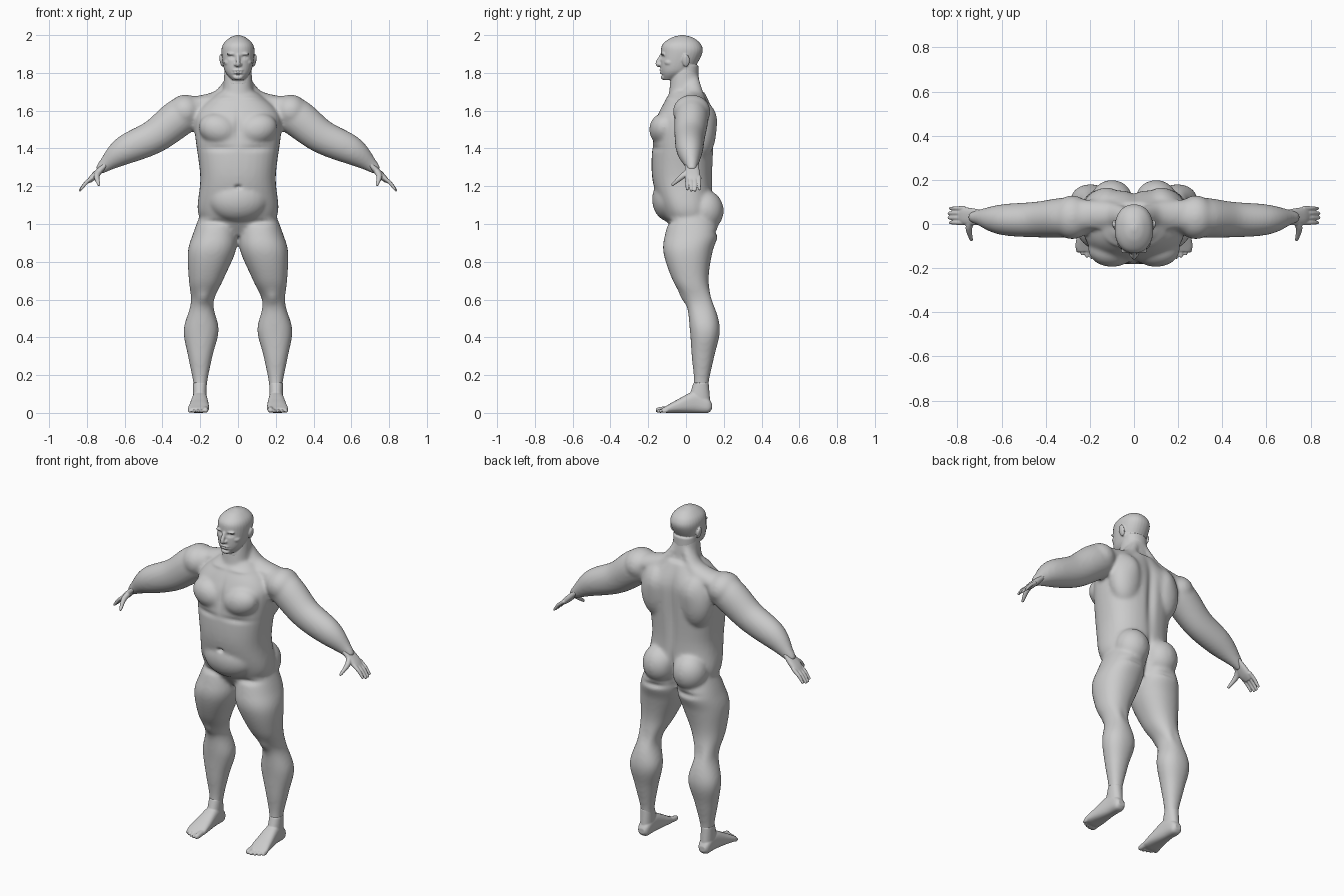
import bpy
import bmesh
from math import sin, cos, pi, exp
from mathutils import Vector, Matrix

default_cube = bpy.data.objects.get("Cube")
if default_cube:
    bpy.data.objects.remove(default_cube)

clay = bpy.data.materials.new("clay_grey")
clay.use_nodes = True
clay.diffuse_color = (0.6, 0.6, 0.6, 1)
clay.node_tree.nodes["Principled BSDF"].inputs["Base Color"].default_value = clay.diffuse_color

BOTH_SIDES = (1, -1)
UP, DEEP, ACROSS = Vector((0, 0, 1)), Vector((0, 1, 0)), Vector((1, 0, 0))


def smooth_rows(rows, steps=6):
    """Catmull-Rom interpolation through rows of numbers."""
    rows = [Vector(row) for row in rows]
    out = []
    for i in range(len(rows) - 1):
        b, c = rows[i], rows[i + 1]
        a, d = rows[max(i - 1, 0)], rows[min(i + 2, len(rows) - 1)]
        for k in range(steps):
            t = k / steps
            line = b + (c - a) * (t / 2) + (a * 2 - b * 5 + c * 4 - d) * (t * t / 2)
            out.append(line + (b * 3 - a - c * 3 + d) * (t ** 3 / 2))
    return out + [rows[-1]]


def oval(centre, u, v, power, count=32):
    """Superellipse ring; a higher power is boxier."""
    def bend(w):
        return (1 if w > 0 else -1) * abs(w) ** (2 / power)
    angles = [2 * pi * k / count for k in range(count)]
    return [centre + u * bend(cos(a)) + v * bend(sin(a)) for a in angles]


def skin(bm, rings, side):
    """Join rings into a closed skin, mirrored when side is negative."""
    loops = [[bm.verts.new((p.x * side, p.y, p.z)) for p in ring] for ring in rings]
    for a, b in zip(loops, loops[1:]):
        for k in range(len(a)):
            j = (k + 1) % len(a)
            bm.faces.new((a[k], a[j], b[j], b[k]))
    bm.faces.new(loops[0])
    bm.faces.new(loops[-1])


def stack(bm, rows, side=1, power=2.2, along=UP, depth=DEEP):
    """Rows of (position, x, half width, near edge, far edge) along an axis."""
    rings = []
    for position, x, half, near, far in smooth_rows(rows):
        centre = along * position + ACROSS * x + depth * ((near + far) / 2)
        rings.append(oval(centre, ACROSS * half, depth * ((far - near) / 2), power))
    skin(bm, rings, side)


def tube(bm, rows, side=1, across=DEEP, widen=1.0, power=2.0):
    """Rows of (x, y, z, radius) swept along their path."""
    rows = smooth_rows(rows)
    rings = []
    for i, row in enumerate(rows):
        before, after = rows[max(i - 1, 0)], rows[min(i + 1, len(rows) - 1)]
        path = (after - before).to_3d()
        u = path.cross(across).normalized()
        v = u.cross(path).normalized()
        rings.append(oval(row.to_3d(), u * row[3], v * row[3] * widen, power))
    skin(bm, rings, side)


def blob(bm, at, size, side=1, turn=0.0):
    place = Matrix.Translation((at[0] * side, at[1], at[2]))
    place = place @ Matrix.Rotation(turn * side, 4, "Y") @ Matrix.Diagonal((*size, 1))
    bmesh.ops.create_uvsphere(bm, u_segments=24, v_segments=16, radius=1, matrix=place)


def finish(name, bm, voxel, repeat):
    """Fuse overlapping parts into one soft skin."""
    bmesh.ops.recalc_face_normals(bm, faces=bm.faces)
    rough = bpy.data.meshes.new(name + "_rough")
    bm.to_mesh(rough)
    bm.free()
    ob = bpy.data.objects.new(name, rough)
    bpy.context.collection.objects.link(ob)
    fuse = ob.modifiers.new("fuse", "REMESH")
    fuse.mode, fuse.voxel_size = "VOXEL", voxel
    soften = ob.modifiers.new("soften", "SMOOTH")
    soften.factor, soften.iterations = 0.5, repeat
    graph = bpy.context.evaluated_depsgraph_get()
    mesh = bpy.data.meshes.new_from_object(ob.evaluated_get(graph))
    ob.modifiers.clear()
    ob.data = mesh
    bpy.data.meshes.remove(rough)
    mesh.materials.clear()
    mesh.materials.append(clay)
    for face in mesh.polygons:
        face.material_index = 0
        face.use_smooth = True
    return ob


def press(ob, facing, x, z, width, height, depth):
    """Press a soft dent into the front (-1) or back (1), on both sides."""
    vertices = ob.data.vertices
    weights = [max(0, n.vector.y * facing) for n in ob.data.vertex_normals]
    for v, weight in zip(vertices, weights):
        away = ((abs(v.co.x) - x) / width) ** 2 + ((v.co.z - z) / height) ** 2
        if weight and away < 6:
            v.co.y -= facing * depth * weight * exp(-away)


FRONT, BACK = -1, 1

# Torso and neck
body = bmesh.new()
stack(body, [(.94, 0, .1, -.05, .1), (1.05, 0, .21, -.12, .14), (1.25, 0, .2, -.18, .14),
             (1.5, 0, .23, -.17, .15), (1.6, 0, .21, -.14, .14), (1.7, 0, .1, -.08, .1)], power=2.4)
stack(body, [(1.6, 0, .09, -.1, .1), (1.7, 0, .08, -.09, .08), (1.84, 0, .07, -.07, .06)])
blob(body, at=(0, -.08, 1.13), size=(.16, .1, .12))

for side in BOTH_SIDES:
    # Arm, tapering from shoulder to wrist
    tube(body, [(.2, .03, 1.6, .08), (.3, .03, 1.57, .1), (.44, .02, 1.465, .09),
                (.6, .02, 1.39, .077), (.7, .03, 1.315, .04), (.74, .03, 1.28, .025)], side, widen=.9)
    # Leg, with thigh, knee, calf and ankle
    stack(body, [(1.05, .11, .09, -.08, .14), (.95, .12, .118, -.11, .17), (.85, .14, .126, -.12, .14),
                 (.7, .17, .09, -.07, .12), (.58, .19, .06, 0, .15), (.44, .195, .093, .02, .18),
                 (.3, .2, .065, .03, .15), (.15, .2, .036, .04, .12), (.05, .2, .036, 0, .13)], side)
    # Chest, shoulder, back and seat muscles
    blob(body, at=(.1, -.115, 1.5), size=(.11, .08, .085), side=side, turn=-.3)
    blob(body, at=(.28, .03, 1.595), size=(.09, .1, .09), side=side, turn=.5)
    blob(body, at=(.13, .08, 1.5), size=(.1, .08, .16), side=side)
    blob(body, at=(.1, .1, 1.07), size=(.1, .1, .11), side=side)
    tube(body, [(.03, .03, 1.77, .03), (.1, .04, 1.665, .045), (.23, .04, 1.62, .055)], side, widen=1.3)
body = finish("body", body, voxel=.009, repeat=14)

# Navel, chest fold, groin folds, collar bones and kneecaps
press(body, FRONT, x=0, z=1.195, width=.015, height=.01, depth=.02)
press(body, FRONT, x=0, z=1.52, width=.015, height=.08, depth=.008)
press(body, FRONT, x=.1, z=1.4, width=.08, height=.015, depth=.008)
press(body, FRONT, x=.13, z=1.01, width=.07, height=.015, depth=.012)
press(body, FRONT, x=.1, z=1.665, width=.08, height=.012, depth=-.01)
press(body, FRONT, x=.18, z=.61, width=.035, height=.035, depth=-.014)
# Spine, shoulder blades, seat cleft, seat folds and knee hollows
press(body, BACK, x=0, z=1.42, width=.025, height=.2, depth=.016)
press(body, BACK, x=.11, z=1.58, width=.06, height=.07, depth=-.012)
press(body, BACK, x=0, z=1.03, width=.016, height=.1, depth=.03)
press(body, BACK, x=.1, z=.955, width=.08, height=.015, depth=.012)
press(body, BACK, x=.18, z=.6, width=.035, height=.05, depth=.01)

# Head with jaw, nose, lips, chin, brows, cheeks and ears
head = bmesh.new()
stack(head, [(1.763, 0, .03, -.12, -.05), (1.81, 0, .07, -.134, .03), (1.9, 0, .087, -.133, .085),
             (1.95, 0, .08, -.125, .08), (1.985, 0, .045, -.08, .04), (2, 0, .01, -.03, -.01)])
stack(head, [(1.74, 0, .072, -.085, .066), (1.84, 0, .07, -.07, .066)])
tube(head, [(0, -.13, 1.895, .008), (0, -.15, 1.85, .012), (0, -.138, 1.838, .01)], across=ACROSS)
blob(head, at=(0, -.132, 1.813), size=(.026, .01, .006))
blob(head, at=(0, -.131, 1.801), size=(.023, .01, .006))
blob(head, at=(0, -.12, 1.777), size=(.026, .014, .014))
for side in BOTH_SIDES:
    blob(head, at=(.013, -.137, 1.844), size=(.01, .01, .008), side=side)
    blob(head, at=(.034, -.122, 1.9), size=(.028, .012, .007), side=side)
    blob(head, at=(.05, -.085, 1.855), size=(.026, .03, .02), side=side)
    blob(head, at=(.088, 0, 1.865), size=(.009, .02, .034), side=side, turn=.2)
head = finish("head", head, voxel=.0045, repeat=4)

# Eye sockets, eyeballs, mouth line and chin crease
press(head, FRONT, x=.034, z=1.883, width=.017, height=.009, depth=.014)
press(head, FRONT, x=.034, z=1.882, width=.01, height=.006, depth=-.008)
press(head, FRONT, x=0, z=1.807, width=.026, height=.004, depth=.006)
press(head, FRONT, x=0, z=1.79, width=.026, height=.005, depth=.005)

for side, label in zip(BOTH_SIDES, ("left", "right")):
    # Hand: palm, four fingers and a spread thumb
    hand = bmesh.new()
    tube(hand, [(.7, .03, 1.315, .016), (.76, .035, 1.255, .018), (.79, .038, 1.226, .012)],
         side, widen=2.2, power=2.5)
    for finger in range(4):
        y = .006 + .0215 * finger
        reach = .061 - .006 * abs(finger - 1.5)
        knuckle, tip = Vector((.765, y, 1.25, .011)), Vector((.782 + reach, y, 1.232 - reach, .007))
        bent = (knuckle + tip) / 2 + Vector((.004, 0, .004, .001))
        tube(hand, [knuckle, bent, tip], side)
    tube(hand, [(.73, .02, 1.285, .016), (.748, -.02, 1.252, .015), (.735, -.076, 1.204, .007)],
         side, across=ACROSS)
    finish(label + "_hand", hand, voxel=.004, repeat=3)

    # Foot: flat sole, arched instep, ankle and five toes
    foot = bmesh.new()
    stack(foot, [(-.125, .21, .045, .005, .026), (-.1, .21, .055, 0, .04), (-.05, .206, .052, 0, .068),
                 (.05, .202, .04, 0, .115), (.115, .202, .034, 0, .08), (.137, .203, .02, .02, .05)],
          side, power=2.6, along=DEEP, depth=UP)
    stack(foot, [(.16, .202, .036, .04, .12), (.04, .202, .036, 0, .13)], side)
    for toe in range(5):
        x, front = .172 + .0205 * toe, .002 * toe * toe - .16
        radius = .0105 if toe else .0155
        tube(foot, [(x, -.09, .022, radius), (x, front + .02, radius, radius),
                    (x, front, radius, radius * .6)], side, across=ACROSS)
    finish(label + "_foot", foot, voxel=.004, repeat=4)
